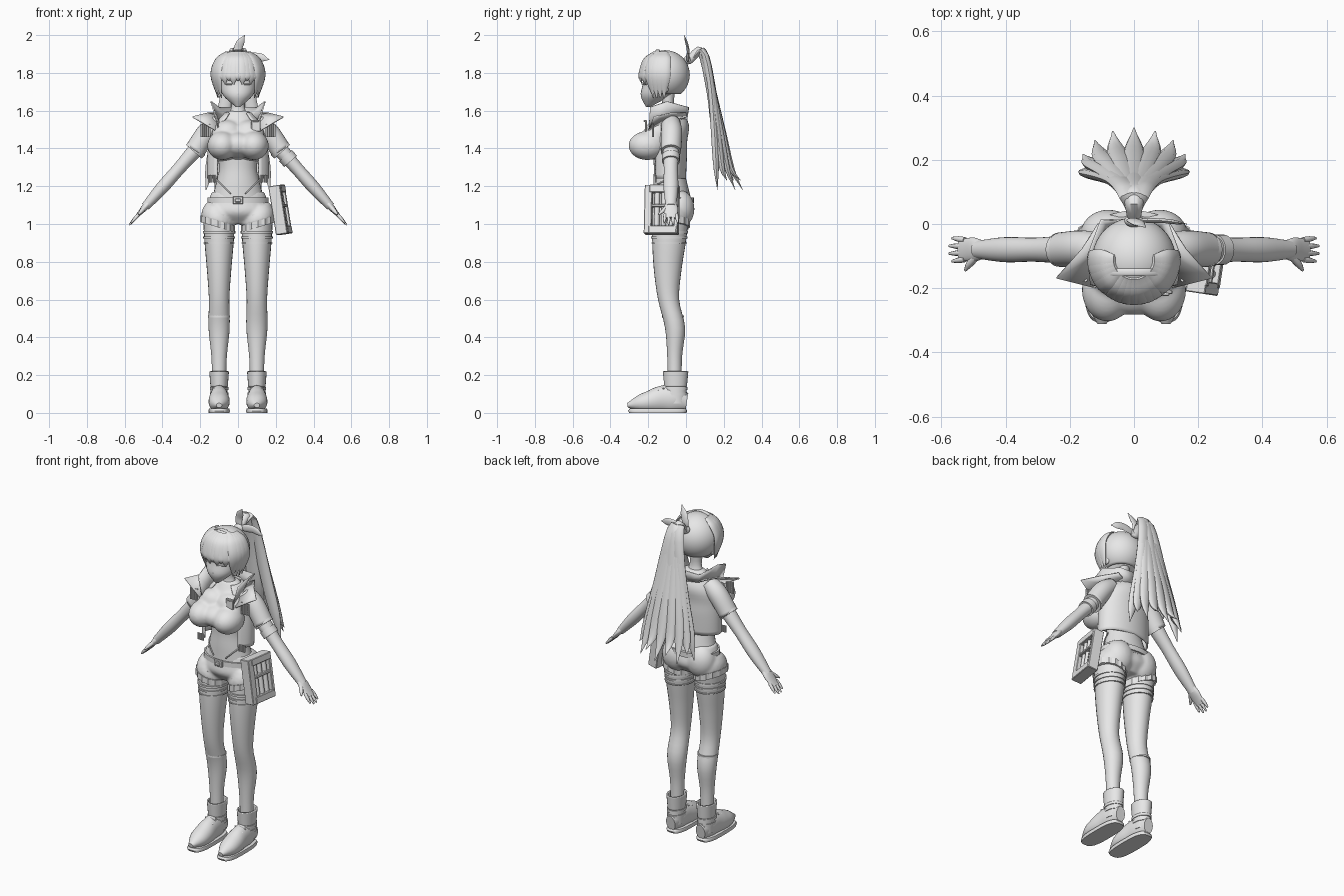
import bpy, bmesh, math
from mathutils import Vector, Matrix

if "Cube" in bpy.data.objects:
    bpy.data.objects.remove(bpy.data.objects["Cube"])

grey = bpy.data.materials.new("light_grey")
grey.use_nodes = True
grey.diffuse_color = (.8, .8, .8, 1)
grey.node_tree.nodes["Principled BSDF"].inputs["Base Color"].default_value = grey.diffuse_color
X, Y, Z = Vector((1, 0, 0)), Vector((0, 1, 0)), Vector((0, 0, 1))


def finish(name, bm, mirror=False, thickness=0, sharp=.9):
    bmesh.ops.recalc_face_normals(bm, faces=bm.faces)
    mesh = bpy.data.meshes.new(name)
    bm.to_mesh(mesh)
    bm.free()
    mesh.materials.append(grey)
    mesh.shade_smooth()
    mesh.set_sharp_from_angle(angle=sharp)
    obj = bpy.data.objects.new(name, mesh)
    bpy.context.collection.objects.link(obj)
    if thickness:
        obj.modifiers.new("thickness", 'SOLIDIFY').thickness = thickness
    if mirror:
        obj.modifiers.new("mirror", 'MIRROR').use_mirror_merge = False
    return obj


def sample(values, t):
    """Smooth value at t along an evenly spaced list; a single number stays constant."""
    if not isinstance(values, (list, tuple)):
        return values
    last = len(values) - 1
    i = min(int(t * last), last - 1)
    f = t * last - i
    b, c = values[i], values[i + 1]
    a = values[i - 1] if i else b * 2 - c
    d = values[i + 2] if i + 2 <= last else c * 2 - b
    bend = a * 2 - b * 5 + c * 4 - d + ((b - c) * 3 + d - a) * f
    return b + (c - a + bend * f) * (f / 2)


def sweep(name, path, radius, ratio=1, up=None, mirror=False, sides=24, steps=16, gap=0,
          closed=True, thickness=0, flute=0, slope=0, power=1, sharp=.9):
    """Rings along a path, level when up is None; ratio is the size along up over the radius."""
    path = [Vector(p) for p in path]
    centres = [sample(path, i / steps) for i in range(steps + 1)]
    spans = sides - 1 if gap else sides
    bm = bmesh.new()
    rings = []
    for i, centre in enumerate(centres):
        side, normal = X, Y
        if up:
            tangent = (centres[min(i + 1, steps)] - centres[max(i - 1, 0)]).normalized()
            side = tangent.cross(up).normalized()
            normal = side.cross(tangent)
        size = max(sample(radius, i / steps), .001)
        depth = size * sample(ratio, i / steps)
        ring = []
        for k in range(sides):
            angle = -math.pi / 2 + gap + k / spans * 2 * (math.pi - gap)
            c, s = [math.copysign(abs(v) ** power, v) for v in (math.cos(angle), math.sin(angle))]
            offset = (side * c * size + normal * s * depth) * (1 + flute * (-1) ** k)
            offset.z += slope * offset.x
            ring.append(bm.verts.new(centre + offset))
        rings.append(ring)
    for lower, upper in zip(rings, rings[1:]):
        for k in range(spans):
            m = (k + 1) % sides
            bm.faces.new((lower[k], lower[m], upper[m], upper[k]))
    if closed and not gap:
        bm.faces.new(rings[0])
        bm.faces.new(rings[-1])
    return finish(name, bm, mirror, thickness, sharp)


def cord(name, path, radius, up=Z, mirror=False):
    return sweep(name, path, radius, up=up, mirror=mirror, sides=8, steps=6)


def leaf(name, path, width, up, mirror=False, flatness=3):
    """Lock that swells in the middle and ends in a point."""
    swell = [width * k / flatness for k in (.5, 1, 1, .9, 0)]
    return sweep(name, path, swell, flatness, up, mirror, sides=10)


def band(name, centre, radius, ratio, height, **options):
    half = Z * height / 2
    centre = Vector(centre)
    return sweep(name, [centre - half, centre + half], radius, ratio, steps=1, sides=32, **options)


def ball(name, centre, radii, mirror=False):
    bm = bmesh.new()
    place = Matrix.Translation(centre) @ Matrix.Diagonal((*radii, 1))
    bmesh.ops.create_uvsphere(bm, u_segments=32, v_segments=20, radius=1, matrix=place)
    return finish(name, bm, mirror)


def box(name, centre, size, frame=Matrix()):
    bm = bmesh.new()
    place = frame @ Matrix.Translation(centre) @ Matrix.Diagonal((*size, 1))
    bmesh.ops.create_cube(bm, size=1, matrix=place)
    bmesh.ops.bevel(bm, geom=bm.edges[:], offset=.003, segments=1, affect='EDGES')
    return finish(name, bm, sharp=.4)


def flap(name, low, high):
    """Thin mirrored cloth strip between two edges."""
    bm = bmesh.new()
    inner, outer = [[bm.verts.new(p) for p in row] for row in (low, high)]
    for i in range(len(low) - 1):
        bm.faces.new((inner[i], inner[i + 1], outer[i + 1], outer[i]))
    finish(name, bm, True, .007)


def fuse(name, parts, rounds):
    """Melt overlapping solids into one smooth mirrored surface."""
    bm = bmesh.new()
    for part in parts:
        bm.from_mesh(part.data)
        bpy.data.objects.remove(part)
    obj = finish(name, bm, mirror=True)
    remesh = obj.modifiers.new("melt", 'REMESH')
    remesh.mode, remesh.voxel_size, remesh.use_smooth_shade = 'VOXEL', .007, True
    relax = obj.modifiers.new("relax", 'SMOOTH')
    relax.factor, relax.iterations = .5, rounds


# Torso and legs
sweep("torso", [(0, -.07, 1.1), (0, -.09, 1.3), (0, -.085, 1.5), (0, -.1, 1.7)],
      [.15, .12, .1, .12, .12, .04, .04], [.7, .8, .65, 1], sides=32, steps=24)
leg_line = [(.1, y, 1.05 - i * .15) for i, y in enumerate((-.08, -.09, -.097, -.092, -.058, -.06, -.06))]
sweep("leg", leg_line, [.086, .077, .064, .054, .056, .041, .036], [1.15, 1.13, .95, 1],
      mirror=True, steps=24)

# Arms and hands follow one straight line
shoulder, fingertip = Vector((.13, -.08, 1.5)), Vector((.58, -.08, .99))


def along(t, shift=0):
    return shoulder.lerp(fingertip, t) + Y * shift


sweep("arm", [along(0), along(.8)], [.043, .041, .034, .034, .023], [1, 1.1, 1.2], Y, True)
sweep("palm", [along(.76), along(.92)], [.02, .017, .012, .008], [1.4, 2.2, 3, 4], Y, True)
for i in range(4):
    spread = (i - 1.5) * .02
    reach = 1 - .02 * abs(i - 1.5)
    cord("finger", [along(.88, spread), along(reach, spread * 1.2)], [.009, .009, .004], Y, True)
cord("thumb", [along(.8, -.02), along(.85, -.045), along(.88, -.065)], [.012, .011, .004], Z, True)

# Crop top
fuse("crop_top", [
    sweep("chest", [(0, -.09, 1.33), (0, -.085, 1.6)], [.113, .13, .13, .06], .7),
    ball("bust", (.083, -.205, 1.415), (.08, .1, .077)),
    ball("bust_bridge", (0, -.185, 1.42), (.1, .1, .07)),
    ball("bust_upper", (.055, -.15, 1.475), (.085, .075, .075))], 22)

# Shorts, belt and hip straps
fuse("shorts", [
    sweep("pelvis", [(0, -.075, 1.17), (0, -.07, 1)], [.14, .16, .17, .1], .65),
    ball("seat", (.08, -.035, 1.08), (.088, .08, .1)),
    sweep("shorts_leg", [(.1, -.08, 1.09), (.107, -.085, 1.01)], [.07, .086, .089], 1.15, slope=.3)], 12)
band("frayed_hem", (.107, -.085, 1), .09, 1.15, .035, mirror=True, flute=.025, slope=.3, sharp=.3)
band("belt", (0, -.07, 1.125), .162, .69, .03)
box("buckle", (0, -.185, 1.125), (.055, .015, .04))
box("buckle_plate", (0, -.194, 1.125), (.03, .01, .02))
cord("hip_strap", [(.12, -.08, 1.24), (.09, -.15, 1.21), (.04, -.178, 1.16)], .004, X, True)

# Thigh bands and sock edge
for i in range(3):
    band("thigh_band", (.1, -.089, .9 + i * .028), .082 + i * .002, 1.15, .006 + i * .003, mirror=True)
band("sock_edge", (-.1, -.068, .51), .058, 1, .01)

# Boots
sweep("sole", [(.1, -.15, 0), (.1, -.15, .022)], [.055, .057, .054], 2.75, mirror=True, power=.65,
      steps=2, sides=32)
sweep("shoe", [(.1, .005, .06), (.1, -.1, .075), (.1, -.2, .058), (.1, -.31, .04)],
      [.03, .046, .05, .056, .05, .015], [1.5, 1.5, 1, .8], Z, True)
band("boot_shaft", (.1, -.055, .1), .045, 1.3, .1, mirror=True)
sweep("boot_cuff", [(.1, -.055, .14), (.1, -.055, .22)], [.046, .052], 1.3, mirror=True,
      closed=False, thickness=.008)
for i in range(2):
    band("ankle_strap", (.1, -.055, .1 + i * .03), .049, 1.3, .016, mirror=True)
for i in range(3):
    lace = Vector((.1, -.13 - i * .03, .14 - i * .012))
    ends = [lace + X * side + (Y - Z) * .012 for side in (-.035, .035)]
    cord("lace", [ends[0], lace, ends[1]], .005, Z, True)

# Open jacket and short sleeves
sweep("jacket", [(0, -.095, 1.24), (0, -.085, 1.59)], [.163, .163, .158, .145, .07], [.58, .6, .65, 1],
      gap=.75, sides=32, thickness=.008)
sweep("sleeve", [along(-.07), along(.07, .004) + Z * .02, along(.22)], [.05, .056, .054], 1,
      Y, True, closed=False, thickness=.007)
sweep("sleeve_cuff", [along(.19), along(.23)], .056, .95, Y, True)
sweep("arm_band", [along(.27), along(.33)], .045, 1.05, Y)

# Standing collar, shoulder wings, fringes and tag
flap("collar", [(0, 0, 1.55), (.07, -.02, 1.56), (.09, -.12, 1.52), (.09, -.2, 1.47)],
     [(0, .01, 1.62), (.1, .01, 1.62), (.14, -.1, 1.65), (.13, -.19, 1.62)])
flap("shoulder_wing", [(.08, 0, 1.57), (.09, -.08, 1.56), (.12, -.2, 1.5)],
     [(.11, 0, 1.59), (.16, -.08, 1.59), (.24, -.17, 1.57)])
for i in range(5):
    top = Vector((.15 + i * .011, -.175, 1.53))
    cord("fringe", [top, top - Z * .07], .005, X, True)
    hem = Vector((.12 + i * .009, -.16, 1.26))
    cord("hem_tassel", [hem, hem - Z * .04], .004, X, True)
box("chest_tag", (.095, -.212, 1.52), (.05, .012, .06))
box("chest_tag_clip", (.095, -.218, 1.545), (.03, .012, .012))

# Face
sweep("face", [(0, -.2, 1.62), (0, -.13, 1.74), (0, -.12, 1.86)], [.012, .078, .1, .104, .08], sides=32)
ball("nose", (0, -.23, 1.69), (.007, .01, .012))
ball("ear", (.102, -.11, 1.725), (.012, .02, .03), True)
lash = [Vector((math.sin(a), -math.cos(a), 0)) * .1 + Vector((0, -.13, 1.74)) for a in (.2, .5, .8)]
cord("eyelash", lash, [.002, .004, .002], Z, True)
cord("mouth", [(-.015, -.222, 1.655), (0, -.226, 1.653), (.015, -.222, 1.655)], .002)

# Hair cap, headband, fringe and side locks on a round skull
skull, skull_radius = Vector((0, -.11, 1.79)), .13


def on_head(turn, lift, scale=1.03):
    ray = Vector((math.sin(turn) * math.cos(lift), -math.cos(turn) * math.cos(lift), math.sin(lift)))
    return skull + ray * skull_radius * scale


bm = bmesh.new()
bmesh.ops.create_uvsphere(bm, u_segments=40, v_segments=28, radius=skull_radius,
                          matrix=Matrix.Translation(skull))
middles = [(f, f.calc_center_median()) for f in bm.faces]
bare = [f for f, m in middles if m.z < 1.69 or (m.y < -.15 and m.z < 1.83)]
bmesh.ops.delete(bm, geom=bare, context='FACES')
finish("hair_cap", bm, thickness=.01)
arch = [math.pi * i / 10 for i in range(11)]
band_path = [skull - Y * .04 + (X * math.cos(a) + Z * math.sin(a)) * skull_radius for a in arch]
sweep("headband", band_path, .004, 3, Y, sides=10, steps=30)
for i in range(9):
    turn = i * .19
    drop, flare, width = (.85, 1.25, .036) if i > 4 else (.25 + .15 * (i % 2), 1.04, .026)
    path = [on_head(turn, lift) for lift in (1.1, .6, 0)] + [on_head(turn, -drop, flare)]
    leaf("hair_lock", path, width, Vector((math.cos(turn), math.sin(turn), 0)), i > 0)

# Ponytail fanning out towards its tips
sweep("tail_core", [(0, .01, 1.86), (0, .085, 1.91), (0, .135, 1.7), (0, .17, 1.45), (0, .25, 1.23)],
      [.02, .026, .026, .024, .003], [1, 1.3, 1.7, 2, 2], X)
for i in range(5):
    fan = i * .4
    tip = Vector((.17 * math.sin(fan), .17 + .13 * math.cos(fan), 1.18 + .05 * (i % 2)))
    path = [(0, .03, 1.87), (tip.x * .08, .09, 1.915), (tip.x * .25, .13, 1.75),
            (tip.x * .55, .1 + tip.y * .3, 1.5), (tip.x * .85, .06 + tip.y * .6, 1.3), tip]
    leaf("tail_strand", path, .037, X, i > 0, 1.9)

# Ribbon
knot = Vector((0, .01, 1.87))
ball("ribbon_knot", knot, (.03, .02, .025))
leaf("ribbon_up", [knot, knot + Z * .06, (.035, -.01, 2)], .022, X)
leaf("ribbon_side", [knot, knot + X * .09 + Z * .015, (.165, 0, 1.87)], .022, Z)

# Hip case with a window of vials, turned slightly forward
tilt = Matrix.Translation((.225, -.128, 1.075)) @ Matrix.Rotation(-.15, 4, 'Z') @ Matrix.Rotation(-.16, 4, 'Y')
box("case_back", (-.022, 0, 0), (.02, .18, .26), tilt)
for y, width in ((-.07, .04), (.08, .02)):
    box("case_post", (.005, y, 0), (.05, width, .26), tilt)
for z in (-.11, .11):
    box("case_rail", (.005, .01, z), (.055, .15, .04), tilt)
for i in range(3):
    vial = band("vial", (.005, i * .037 - .025, 0), .014, 1, .2)
    vial.data.transform(tilt)
box("case_strap", (.012, .012, .02), (.035, .13, .015), tilt)
